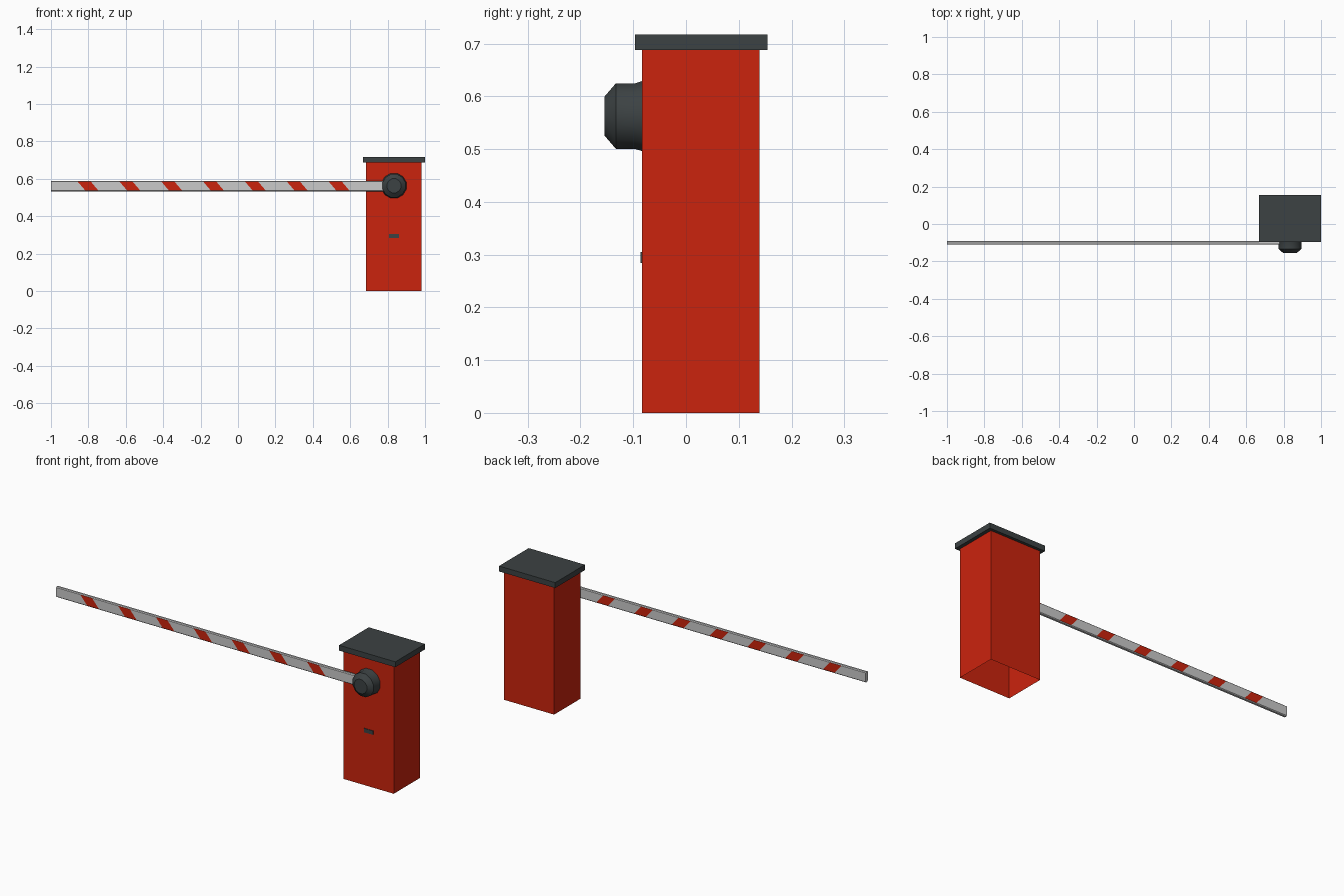
import bpy, bmesh, math
from mathutils import Vector

if "Cube" in bpy.data.objects:
    bpy.data.objects.remove(bpy.data.objects["Cube"])


def material(name, rgb):
    m = bpy.data.materials.new(name)
    m.diffuse_color = (*rgb, 1)
    m.use_nodes = True
    m.node_tree.nodes["Principled BSDF"].inputs["Base Color"].default_value = m.diffuse_color
    return m


RED = material("signal red", (0.60, 0.017, 0.004))
DARK = material("dark grey", (0.045, 0.054, 0.056))
PALE = material("pale grey", (0.585, 0.585, 0.585))


def finish(bm, name, *mats):
    mesh = bpy.data.meshes.new(name)
    bm.to_mesh(mesh)
    bm.free()
    for m in mats:
        mesh.materials.append(m)
    ob = bpy.data.objects.new(name, mesh)
    bpy.context.collection.objects.link(ob)
    return ob


def box(lo, hi):
    bm = bmesh.new()
    bmesh.ops.create_cube(bm, size=1)
    lo, hi = Vector(lo), Vector(hi)
    for v in bm.verts:
        v.co = (lo + hi) / 2 + v.co * (hi - lo)
    bm.normal_update()
    return bm


# Cabinet: open underneath, closed on top by the lid
bm = box((0.684, -0.083, 0), (0.981, 0.139, 0.69))
bmesh.ops.delete(bm, geom=[f for f in bm.faces if abs(f.normal.z) > 0.9], context='FACES')
finish(bm, "cabinet", RED)

# Lid and lock plate
finish(box((0.667, -0.097, 0.688), (1.0, 0.154, 0.717)), "lid", DARK)
finish(box((0.806, -0.086, 0.284), (0.860, -0.082, 0.305)), "lock_plate", DARK)

# Boom arm: chamfered bar, stripes cut by slanted planes
Z_MID, SLANT = 0.561, -0.85
bm = box((-1.0, -0.110, 0.533), (0.83, -0.092, 0.589))
long_edges = [e for e in bm.edges if abs(e.verts[0].co.x - e.verts[1].co.x) > 1]
bmesh.ops.bevel(bm, geom=long_edges, offset=0.004, segments=1, affect='EDGES')
centres = [-0.802 + 0.2237 * i for i in range(7)]
for c in centres:
    for side in (-0.035, 0.035):
        bmesh.ops.bisect_plane(bm, geom=bm.verts[:] + bm.edges[:] + bm.faces[:],
                               plane_co=(c + side, 0, Z_MID), plane_no=(1, 0, -SLANT))
bm.normal_update()
for f in bm.faces:
    p = f.calc_center_median()
    x = p.x - SLANT * (p.z - Z_MID)
    if abs(f.normal.y) > 0.9 and any(abs(x - c) < 0.035 for c in centres):
        f.material_index = 1
finish(bm, "boom_arm", PALE, RED)

# Pivot hub: lathed twelve-sided cap on the cabinet front
SIDES = 12
bm = bmesh.new()
rings = []
for y, r in ((-0.080, 0.0665), (-0.083, 0.0665), (-0.097, 0.0620), (-0.133, 0.0620), (-0.154, 0.0375)):
    r /= math.cos(math.pi / SIDES)
    angles = [(i + 0.5) * math.tau / SIDES for i in range(SIDES)]
    rings.append([bm.verts.new((0.834 + r * math.cos(a), y, 0.5625 + r * math.sin(a))) for a in angles])
for a, b in zip(rings, rings[1:]):
    for i in range(SIDES):
        j = (i + 1) % SIDES
        bm.faces.new((a[i], a[j], b[j], b[i]))
bm.faces.new(rings[0])
bm.faces.new(rings[-1])
bmesh.ops.recalc_face_normals(bm, faces=bm.faces[:])
hub = finish(bm, "pivot_hub", DARK)
bpy.context.view_layer.objects.active = hub
hub.select_set(True)
bpy.ops.object.shade_smooth_by_angle(angle=math.radians(35))
